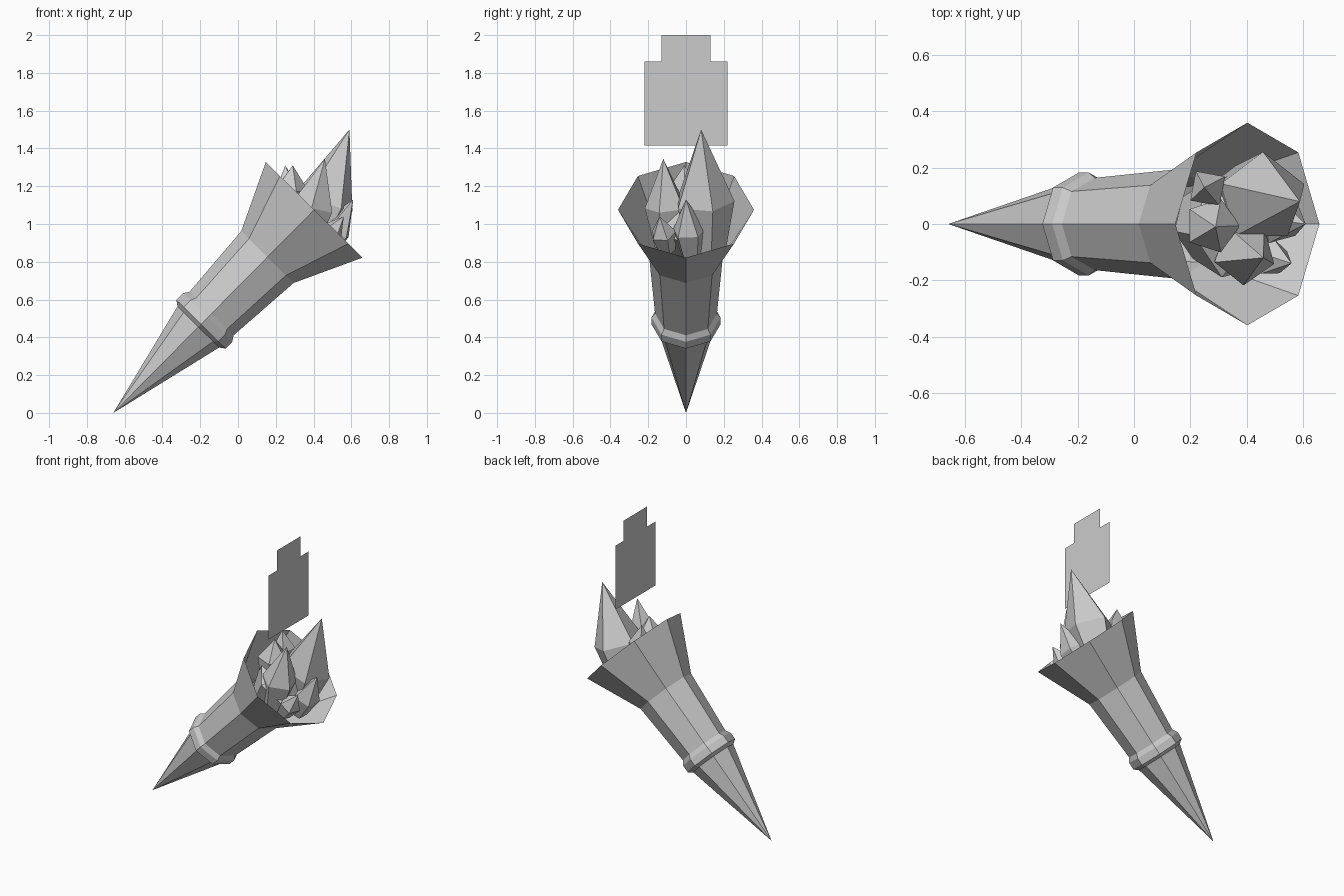
import bpy, bmesh, math
from mathutils import Vector

if "Cube" in bpy.data.objects:
    bpy.data.objects.remove(bpy.data.objects["Cube"])

def finish(name, bm):
    bmesh.ops.recalc_face_normals(bm, faces=bm.faces)
    me = bpy.data.meshes.new(name)
    bm.to_mesh(me)
    bm.free()
    ob = bpy.data.objects.new(name, me)
    bpy.context.collection.objects.link(ob)
    return ob

def loft(name, start, axis, side, profile, sides, spin=0.0, cap=False):
    """Rings of (distance, radius) along an axis; radius 0 becomes a point."""
    axis = axis.normalized()
    u = (side - axis * side.dot(axis)).normalized()
    v = axis.cross(u)
    bm = bmesh.new()
    rings = []
    for t, r in profile:
        c = start + axis * t
        if r == 0:
            rings.append([bm.verts.new(c)] * sides)
            continue
        ring = []
        for i in range(sides):
            a = spin + 2 * math.pi * i / sides
            ring.append(bm.verts.new(c + u * r * math.cos(a) + v * r * math.sin(a)))
        rings.append(ring)
    for a, b in zip(rings, rings[1:]):
        for i in range(sides):
            j = (i + 1) % sides
            bm.faces.new(list(dict.fromkeys((a[i], a[j], b[j], b[i]))))
    if cap:
        bm.faces.new(rings[0])
    return finish(name, bm)

# Tilted octagonal torch body, open at the flared rim
tip = Vector((-0.66, 0, 0))
axis = Vector((0.405, 0, 1.077)) - tip
loft("torch_body", tip, axis, Vector((1, 0, -1)),
     [(0, 0), (0.64, 0.155), (0.66, 0.183), (0.71, 0.183), (0.74, 0.164),
      (1.16, 0.195), (1.512, 0.36)], 8)

# Faceted flames: base, tip, radius, widest point along the length, sides, spin
flames = [
    ("flame_tall", (0.36, 0.10, 0.84), (0.59, 0.08, 1.50), 0.165, 0.42, 5, 0.3),
    ("flame_middle", (0.34, -0.09, 0.88), (0.46, -0.12, 1.345), 0.115, 0.45, 5, 0.9),
    ("flame_front_low", (0.44, 0.03, 0.83), (0.61, 0.0, 1.13), 0.09, 0.45, 5, 0.5),
    ("flame_side_low", (0.42, -0.10, 0.86), (0.56, -0.14, 1.04), 0.07, 0.5, 5, 0.2),
    ("flame_back", (0.26, 0.0, 0.98), (0.29, -0.01, 1.31), 0.10, 0.6, 5, 0.0),
    ("flame_back_side", (0.28, 0.12, 1.0), (0.25, 0.13, 1.31), 0.075, 0.6, 4, 0.6),
    ("flame_base", (0.24, 0.0, 0.88), (0.46, 0.0, 1.14), 0.20, 0.55, 6, 0.2),
]
for name, base, top, r, f, sides, spin in flames:
    b = Vector(base)
    d = Vector(top) - b
    L = d.length
    loft(name, b, d, Vector((1, 0, 0)),
         [(0, r * 0.65), (L * f, r), (L, 0)], sides, spin, cap=True)

# Flat stepped card above the flames
bm = bmesh.new()
half = [(0.22, 1.415), (0.22, 1.86), (0.13, 1.86), (0.13, 2.0)]
outline = half + [(-y, z) for y, z in reversed(half)]
bm.faces.new([bm.verts.new((0.39, y, z)) for y, z in outline])
finish("spark_card", bm)
